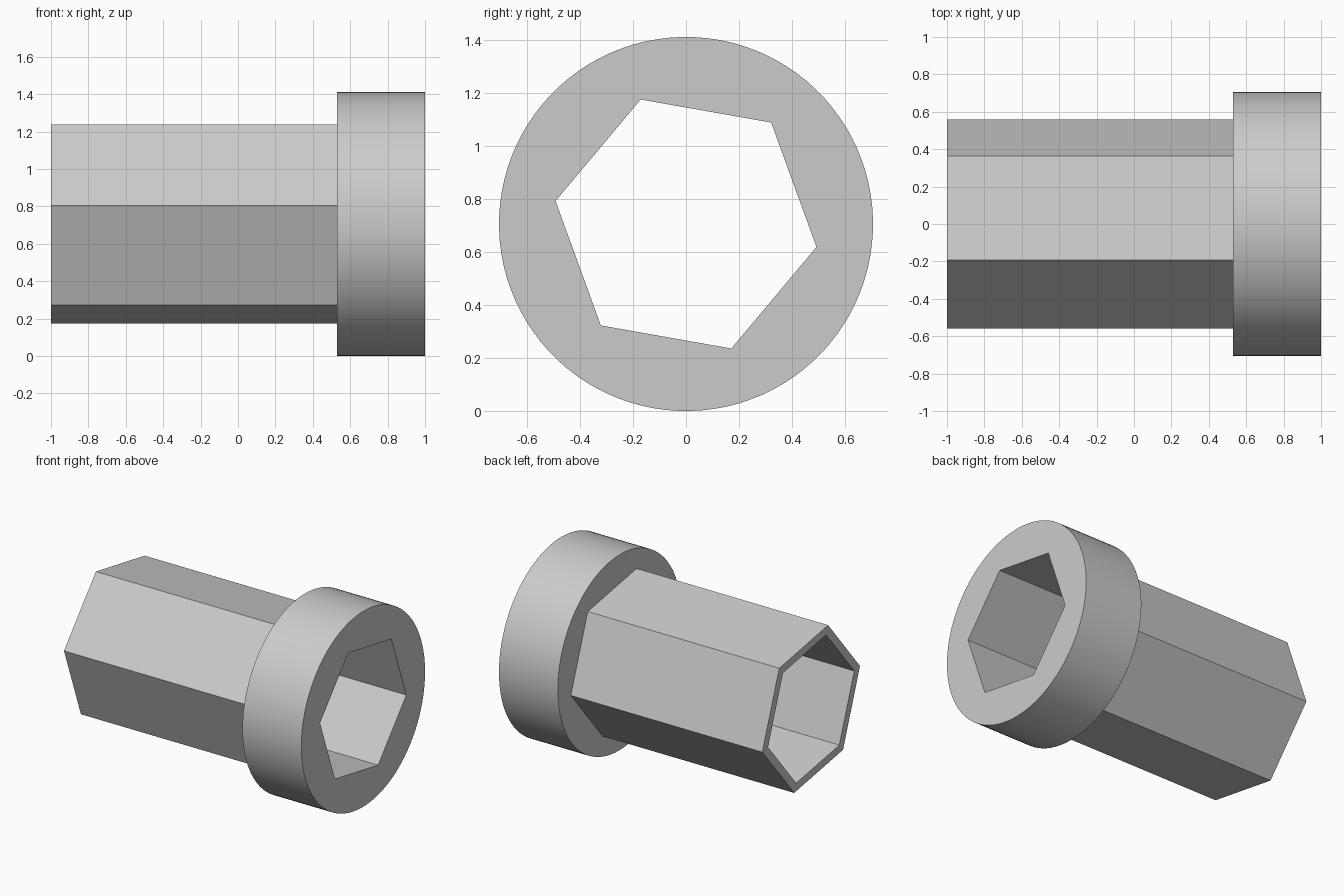
import bpy
import bmesh
from math import cos, sin, radians, tau

if "Cube" in bpy.data.objects:
    bpy.data.objects.remove(bpy.data.objects["Cube"], do_unlink=True)

SIDES, ROUND = 6, 96
COLLAR_R, TUBE_R, BORE_R = 0.706, 0.566, 0.5
TWIST = radians(50)

grey = bpy.data.materials.new("light grey")
grey.use_nodes = True
colour = (0.6, 0.6, 0.6, 1)
grey.diffuse_color = colour
grey.node_tree.nodes["Principled BSDF"].inputs["Base Color"].default_value = colour

bm = bmesh.new()


def ring(x, radius, count):
    """Ring of points around the long axis."""
    angles = [TWIST + tau * i / count for i in range(count)]
    return [bm.verts.new((x, radius * cos(a), COLLAR_R + radius * sin(a))) for a in angles]


def join(a, b):
    """Bridge two rings; where their counts differ, use one face per hexagon side."""
    n = min(len(a), len(b))

    def arc(loop, k):
        step = len(loop) // n
        return [loop[(k * step + j) % len(loop)] for j in range(step + 1)]

    for k in range(n):
        bm.faces.new(arc(a, k) + arc(b, k)[::-1])


# Closed section: hexagonal bore, tube end, tube wall, collar shoulder, rim and face
section = [
    ring(-1, BORE_R, SIDES),
    ring(-1, TUBE_R, SIDES),
    ring(0.53, TUBE_R, SIDES),
    ring(0.53, COLLAR_R, ROUND),
    ring(1, COLLAR_R, ROUND),
    ring(1, BORE_R, SIDES),
]
for i, loop in enumerate(section):
    join(loop, section[(i + 1) % len(section)])
bmesh.ops.recalc_face_normals(bm, faces=bm.faces)

mesh = bpy.data.meshes.new("hexagonal_sleeve_with_collar")
bm.to_mesh(mesh)
bm.free()
mesh.materials.append(grey)
sleeve = bpy.data.objects.new("hexagonal_sleeve_with_collar", mesh)
bpy.context.collection.objects.link(sleeve)

# Smooth the round rim, keep the corners sharp
bpy.context.view_layer.objects.active = sleeve
sleeve.select_set(True)
bpy.ops.object.shade_smooth_by_angle(angle=radians(30))
